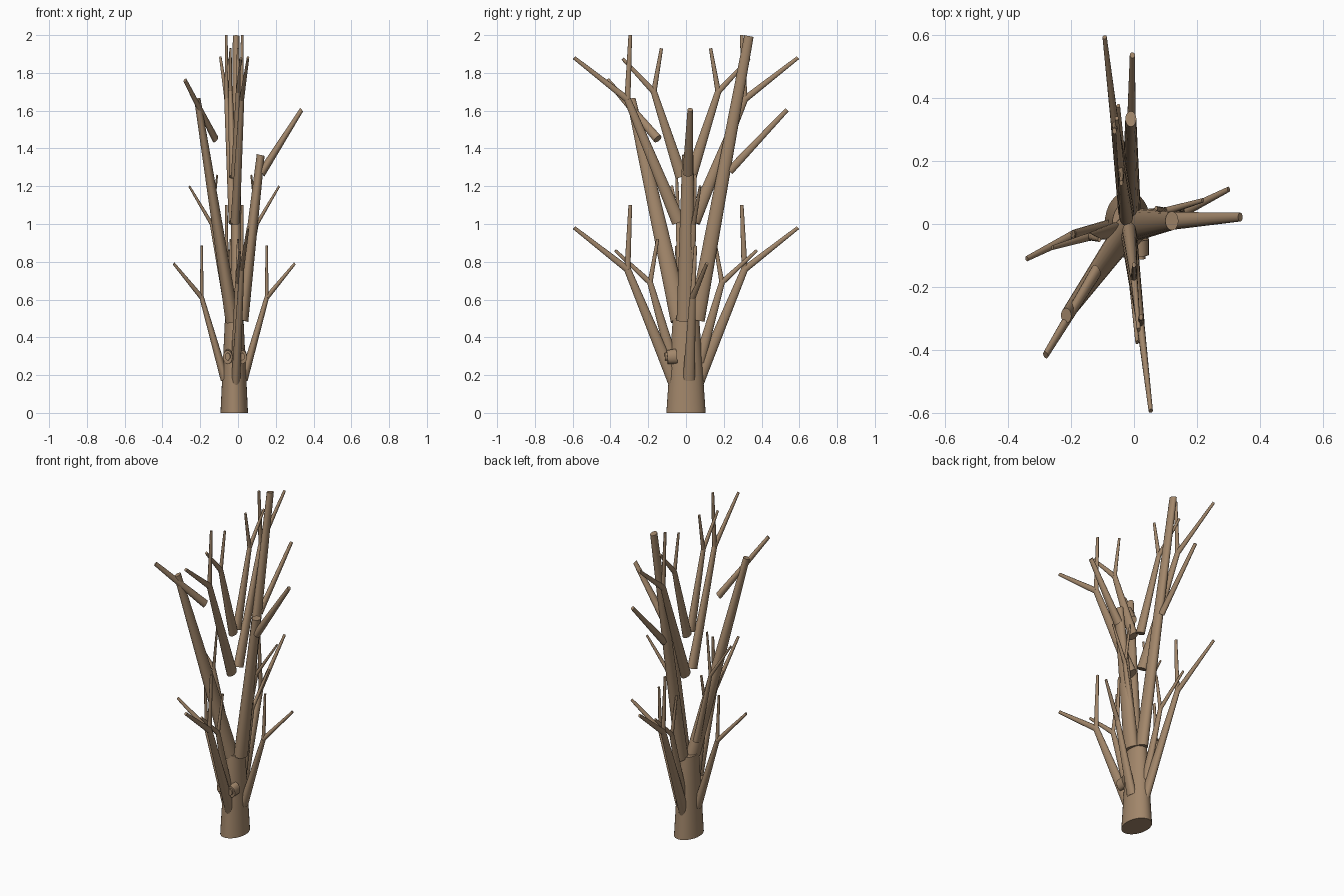
import bpy, math
from mathutils import Vector, Matrix

if "Cube" in bpy.data.objects:
    bpy.data.objects.remove(bpy.data.objects["Cube"])

SQUASH = 0.7    # the tree is narrower across x
CX = -0.02      # trunk axis

bark = bpy.data.materials.new("bark_tan")
bark.diffuse_color = (0.36, 0.24, 0.145, 1)
bark.use_nodes = True
bark.node_tree.nodes["Principled BSDF"].inputs["Base Color"].default_value = bark.diffuse_color


def limb(name, a, b, r0, r1, sides=16):
    """Tapered capped cylinder from a to b, with a cross-section squashed in x."""
    a, b = Vector(a), Vector(b)
    for p in (a, b):
        p.x = (p.x - CX) / SQUASH
    d = b - a
    rot = d.to_track_quat('Z', 'Y').to_matrix()
    verts = []
    for c, r in ((a, r0), (b, r1)):
        for i in range(sides):
            t = 2 * math.pi * i / sides
            p = c + rot @ Vector((r * math.cos(t), r * math.sin(t), 0))
            verts.append((p.x * SQUASH + CX, p.y, max(p.z, 0)))
    n = sides
    faces = [(i, (i + 1) % n, n + (i + 1) % n, n + i) for i in range(n)]
    faces += [tuple(reversed(range(n))), tuple(range(n, 2 * n))]
    me = bpy.data.meshes.new(name)
    me.from_pydata(verts, [], faces)
    me.materials.append(bark)
    for poly in me.polygons:
        poly.use_smooth = len(poly.vertices) == 4
    ob = bpy.data.objects.new(name, me)
    bpy.context.collection.objects.link(ob)
    # hard rims around the caps
    sharp = me.attributes.new("sharp_edge", 'BOOLEAN', 'EDGE')
    for e in me.edges:
        i, j = e.vertices
        sharp.data[e.index].value = (i < n) == (j < n)
    return ob


def forked_pair(name, base, fork, outer, upper, r):
    """Branch with two twigs, repeated half a turn around the trunk."""
    for side in (0, 1):
        def turn(p):
            return (2 * CX - p[0], -p[1], p[2]) if side else p
        tag = f"{name}_{side + 1}"
        limb(tag + "_branch", turn(base), turn(fork), r, r * 0.52)
        limb(tag + "_outer_twig", turn(fork), turn(outer), r * 0.5, r * 0.27, 12)
        limb(tag + "_upper_twig", turn(fork), turn(upper), r * 0.45, r * 0.27, 12)


# Trunk
limb("trunk", (CX, 0, 0), (CX, 0, 0.5), 0.104, 0.07, 32)

# Three main limbs
limb("front_left_limb", (-0.03, -0.03, 0.49), (-0.215, -0.29, 1.66), 0.052, 0.024, 20)
limb("back_limb", (-0.01, 0.055, 0.49), (-0.01, 0.333, 1.995), 0.044, 0.025, 20)
limb("right_limb", (0.02, 0.0, 0.49), (0.12, 0.01, 1.365), 0.05, 0.03, 20)

# Single twig on each main limb
limb("front_left_twig", (-0.12, -0.15, 1.45), (-0.28, -0.415, 1.76), 0.024, 0.013)
limb("back_twig", (-0.01, 0.23, 1.28), (-0.005, 0.535, 1.605), 0.022, 0.012)
limb("right_twig", (0.125, 0.01, 1.27), (0.337, 0.022, 1.605), 0.028, 0.014)

# Long forked branches toward front and back, low and high
for level, dz in (("low", 0.0), ("high", 0.9)):
    forked_pair(level + "_long", (-0.025, 0.04, 0.11 + dz), (-0.06, 0.31, 0.76 + dz),
                (-0.093, 0.592, 0.98 + dz), (-0.062, 0.295, 1.1 + dz), 0.036)

# Short forked branches toward front and back, low and high
forked_pair("low_short", (-0.025, 0.07, 0.27), (-0.035, 0.19, 0.69),
            (-0.05, 0.375, 0.86), (-0.04, 0.15, 0.92), 0.03)
forked_pair("high_short", (-0.025, 0.025, 1.25), (-0.04, 0.17, 1.7),
            (-0.055, 0.335, 1.875), (-0.04, 0.13, 1.93), 0.032)

# Forked branches toward the sides, low and middle
forked_pair("low_side", (0.03, 0.015, 0.18), (0.152, 0.035, 0.61),
            (0.3, 0.11, 0.79), (0.152, 0.05, 0.885), 0.032)
forked_pair("middle_side", (0.02, 0.02, 0.58), (0.1, 0.04, 1.0),
            (0.218, 0.075, 1.2), (0.07, 0.05, 1.26), 0.026)

# Two knots on the trunk front
for i, x in enumerate((-0.05, 0.02)):
    limb(f"knot_{i + 1}", (x, -0.05, 0.3), (x * 1.1, -0.1, 0.295), 0.04, 0.036)
    limb(f"knot_core_{i + 1}", (x, -0.06, 0.3), (x * 1.1, -0.112, 0.298), 0.022, 0.02)
